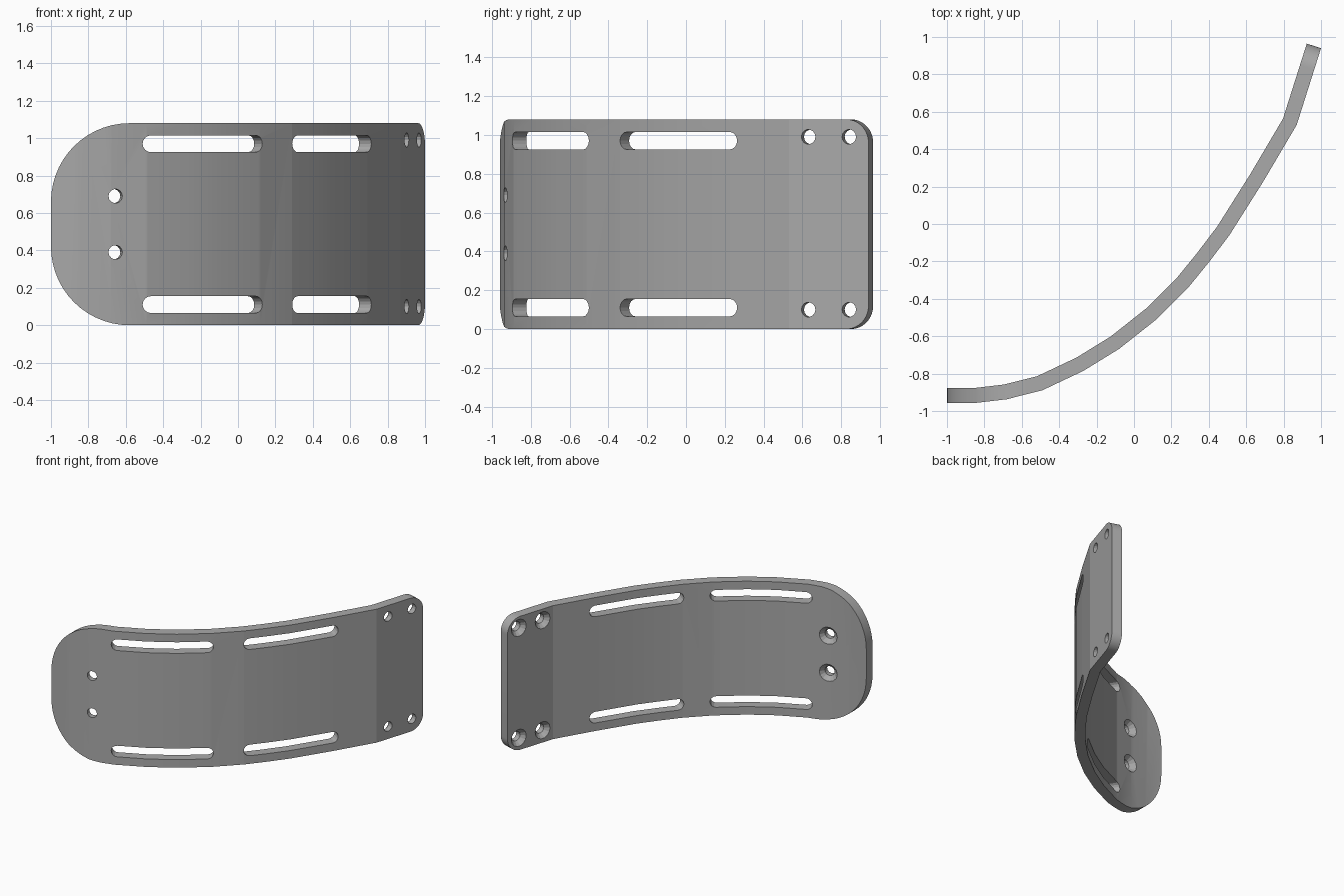
import bpy, bmesh, math
from mathutils import Vector

if "Cube" in bpy.data.objects:
    bpy.data.objects.remove(bpy.data.objects["Cube"])

HEIGHT, THICK = 1.08, 0.08
# Outer edge of the curved band, seen from above
OUTER = [(-1, -.957), (-.85, -.957), (-.68, -.937), (-.49, -.889), (-.27, -.785),
         (-.08, -.668), (.12, -.51), (.29, -.34), (.4, -.205), (.51, -.06),
         (.69, .225), (.87, .53), (1, .94)]
outer = [Vector(p) for p in OUTER]


def inward(d):
    return Vector((-d.y, d.x)).normalized()


def loft(name, rings):
    """Closed solid through matching rings of 3D points."""
    bm = bmesh.new()
    loops = [[bm.verts.new(p) for p in ring] for ring in rings]
    n = len(loops[0])
    for a, b in zip(loops, loops[1:]):
        for i in range(n):
            j = (i + 1) % n
            bm.faces.new((a[i], a[j], b[j], b[i]))
    bm.faces.new(loops[0][::-1])
    bm.faces.new(loops[-1])
    bmesh.ops.recalc_face_normals(bm, faces=bm.faces)
    mesh = bpy.data.meshes.new(name)
    bm.to_mesh(mesh)
    bm.free()
    obj = bpy.data.objects.new(name, mesh)
    bpy.context.collection.objects.link(obj)
    return obj


# Band: offset the outer edge with mitred joints, extrude upward
inner = []
for i, p in enumerate(outer):
    n1 = inward(p - outer[i - 1]) if i else inward(outer[1] - p)
    n2 = inward(outer[i + 1] - p) if i < len(outer) - 1 else n1
    m = (n1 + n2).normalized()
    inner.append(p + m * THICK / m.dot(n1))
outline = outer + inner[::-1]
plate = loft("curved_plate", [[(p.x, p.y, z) for p in outline] for z in (0, HEIGHT)])


def cut(origin, along, z, layers):
    """Subtract a solid whose (depth, outline) layers run along the inward normal."""
    u = along.normalized()
    n = inward(along)
    rings = []
    for depth, shape in layers:
        base = origin + n * depth
        rings.append([(base.x + u.x * a, base.y + u.y * a, z + b) for a, b in shape])
    cutter = loft("cutter", rings)
    cutter.hide_render = True
    mod = plate.modifiers.new("cut", "BOOLEAN")
    mod.operation, mod.solver, mod.object = "DIFFERENCE", "EXACT", cutter
    bpy.context.view_layer.objects.active = plate
    bpy.ops.object.modifier_apply(modifier=mod.name)
    bpy.data.objects.remove(cutter)


def circle(r, sides=14):
    return [(r * math.cos(2 * math.pi * i / sides), r * math.sin(2 * math.pi * i / sides))
            for i in range(sides)]


def slot(length, r, steps=8):
    pts = []
    for side in (1, -1):
        for i in range(steps + 1):
            a = -math.pi / 2 + math.pi * i / steps
            pts.append((side * (length / 2 - r + r * math.cos(a)), side * r * math.sin(a)))
    return pts


def corner(r, sx, sz, steps=14):
    """Waste outside a rounded corner; the corner sits at the origin."""
    e = 0.02
    pts = [(sx * e, sz * e), (sx * e, -sz * r)]
    for i in range(steps + 1):
        a = math.pi / 2 * i / steps
        pts.append((sx * r * (math.cos(a) - 1), sz * r * (math.sin(a) - 1)))
    return pts + [(-sx * r, sz * e)]


# Rounded corners: large at the left-hand end, small on the straight end
flat_dir, tab_dir = Vector((1, 0)), outer[-1] - outer[-2]
for z, sz in ((0, -1), (HEIGHT, 1)):
    big, small = corner(0.42, -1, sz), corner(0.12, 1, sz)
    cut(outer[0], flat_dir, z, [(-.2, big), (.4, big)])
    cut(outer[-1], tab_dir, z, [(-.1, small), (.2, small)])

# Long slots along both edges
for a, b in ((outer[3] - Vector((.02, .005)), outer[6] + Vector((.01, .01))),
             (outer[7], Vector((.715, .262)))):
    shape = slot((b - a).length, 0.045)
    for z in (0.11, HEIGHT - 0.11):
        cut((a + b) / 2, b - a, z, [(-.2, shape), (.25, shape)])

# Countersunk screw holes, widening on the inner side
hole = [(-.1, circle(.038)), (.045, circle(.038)), (.12, circle(.104))]
for z in (0.39, 0.69):
    cut(Vector((-.655, -.931)), outer[3] - outer[2], z, hole)
for t in (0.245, 0.756):
    for z in (0.10, HEIGHT - 0.09):
        cut(outer[-2].lerp(outer[-1], t), tab_dir, z, hole)

# Single grey finish
mat = bpy.data.materials.new("plain grey")
mat.use_nodes = True
grey = (0.4, 0.4, 0.4, 1)
mat.diffuse_color = grey
mat.node_tree.nodes["Principled BSDF"].inputs["Base Color"].default_value = grey
plate.data.materials.clear()
plate.data.materials.append(mat)
for poly in plate.data.polygons:
    poly.material_index = 0

bpy.ops.object.select_all(action="DESELECT")
plate.select_set(True)
bpy.context.view_layer.objects.active = plate
bpy.ops.object.shade_smooth_by_angle(angle=math.radians(12.5))
